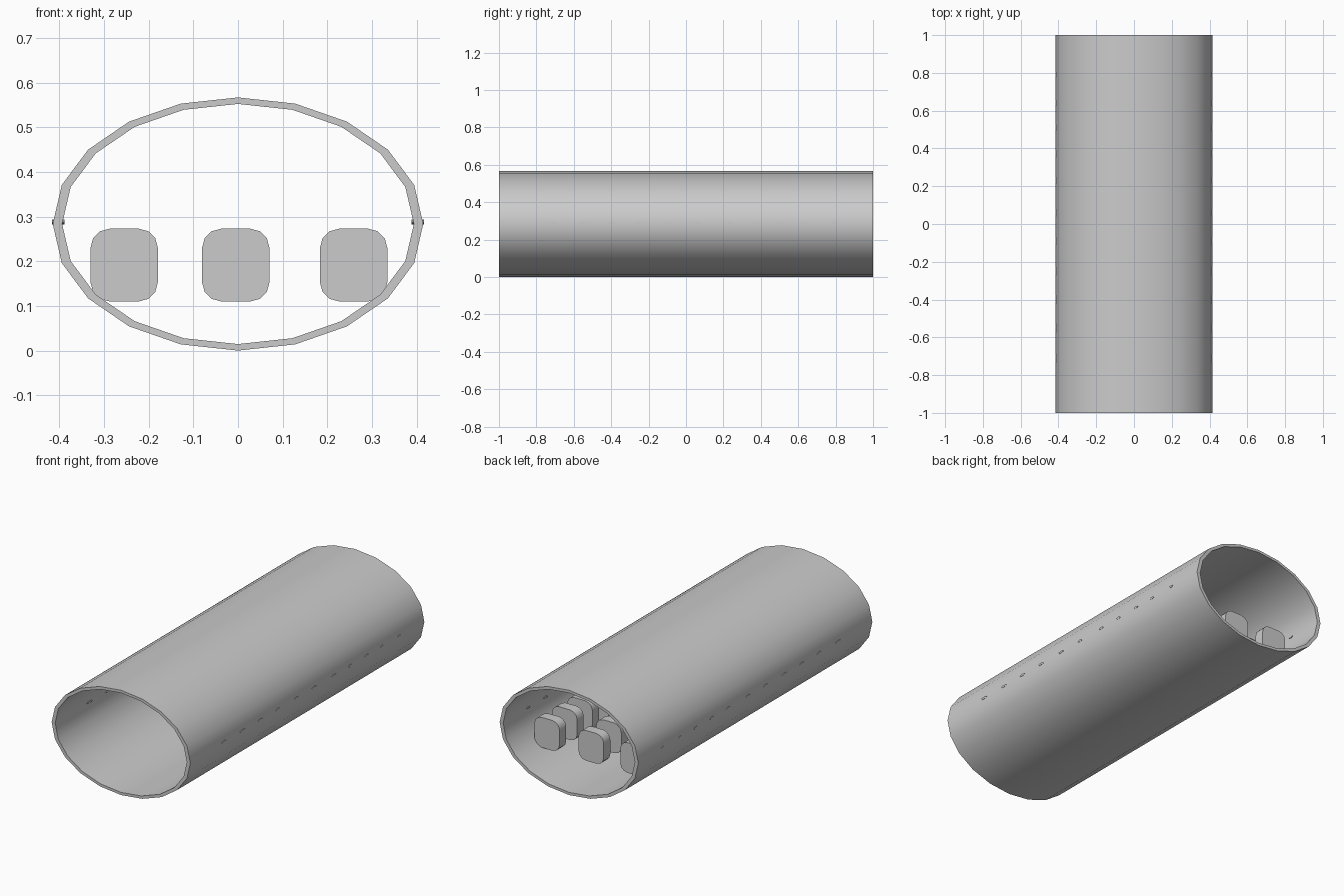
import bpy, bmesh, math

if "Cube" in bpy.data.objects:
    bpy.data.objects.remove(bpy.data.objects["Cube"])

SIDES, ZC = 20, 0.2835
WINDOW_Y = [-0.71, -0.55, -0.40, -0.25, -0.09, 0.06, 0.23, 0.37, 0.51, 0.64, 0.79]


def finish(name, bm, smooth=None):
    bmesh.ops.recalc_face_normals(bm, faces=bm.faces)
    me = bpy.data.meshes.new(name)
    bm.to_mesh(me)
    bm.free()
    ob = bpy.data.objects.new(name, me)
    bpy.context.collection.objects.link(ob)
    if smooth:
        bpy.ops.object.select_all(action='DESELECT')
        ob.select_set(True)
        bpy.context.view_layer.objects.active = ob
        bpy.ops.object.shade_smooth_by_angle(angle=math.radians(smooth))
    return ob


def ellipse(bm, rx, rz, y):
    return [bm.verts.new((rx * math.cos(2 * math.pi * i / SIDES), y,
                          ZC + rz * math.sin(2 * math.pi * i / SIDES))) for i in range(SIDES)]


def prism(name, profile, to3d, a, b, smooth=None):
    """Extrude a closed 2D profile from depth a to depth b."""
    bm = bmesh.new()
    r0 = [bm.verts.new(to3d(p, a)) for p in profile]
    r1 = [bm.verts.new(to3d(p, b)) for p in profile]
    n = len(profile)
    bm.faces.new(r0)
    bm.faces.new(r1)
    for i in range(n):
        bm.faces.new((r0[i], r0[(i + 1) % n], r1[(i + 1) % n], r1[i]))
    return finish(name, bm, smooth)


# Oval tube with a thick wall, open at both ends
bm = bmesh.new()
rings = [ellipse(bm, 0.415, 0.2835, -1), ellipse(bm, 0.415, 0.2835, 1),
         ellipse(bm, 0.394, 0.269, 1), ellipse(bm, 0.394, 0.269, -1)]
for k in range(4):
    a, b = rings[k], rings[(k + 1) % 4]
    for i in range(SIDES):
        j = (i + 1) % SIDES
        bm.faces.new((a[i], a[j], b[j], b[i]))
finish("cabin_shell", bm, 40)

# Seat backs: rounded blocks in three columns
W, H, R = 0.0755, 0.0815, 0.043
profile = []
for cx, cz, start in ((1, 1, 0), (-1, 1, 90), (-1, -1, 180), (1, -1, 270)):
    for s in range(4):
        t = math.radians(start + s * 30)
        profile.append((cx * (W - R) + R * math.cos(t), cz * (H - R) + R * math.sin(t)))
for row, y in enumerate(WINDOW_Y[5:]):
    for name, x in (("left", -0.255), ("middle", -0.005), ("right", 0.259)):
        prism(f"seat_{name}_{row}", profile,
              lambda p, d, x=x: (x + p[0], d, 0.1915 + p[1]), y - 0.028, y + 0.028, 35)

# Small lens-shaped windows through both side walls
for i, y in enumerate(WINDOW_Y):
    half = 0.025 - 0.001 * i
    lens = [(half * math.cos(k * math.pi / 4), 0.006 * math.sin(k * math.pi / 4)) for k in range(8)]
    for name, s in (("left", -1), ("right", 1)):
        prism(f"window_{name}_{i}", lens,
              lambda p, d, s=s, y=y: (s * d, y + p[0], 0.288 + p[1]), 0.389, 0.4165)
